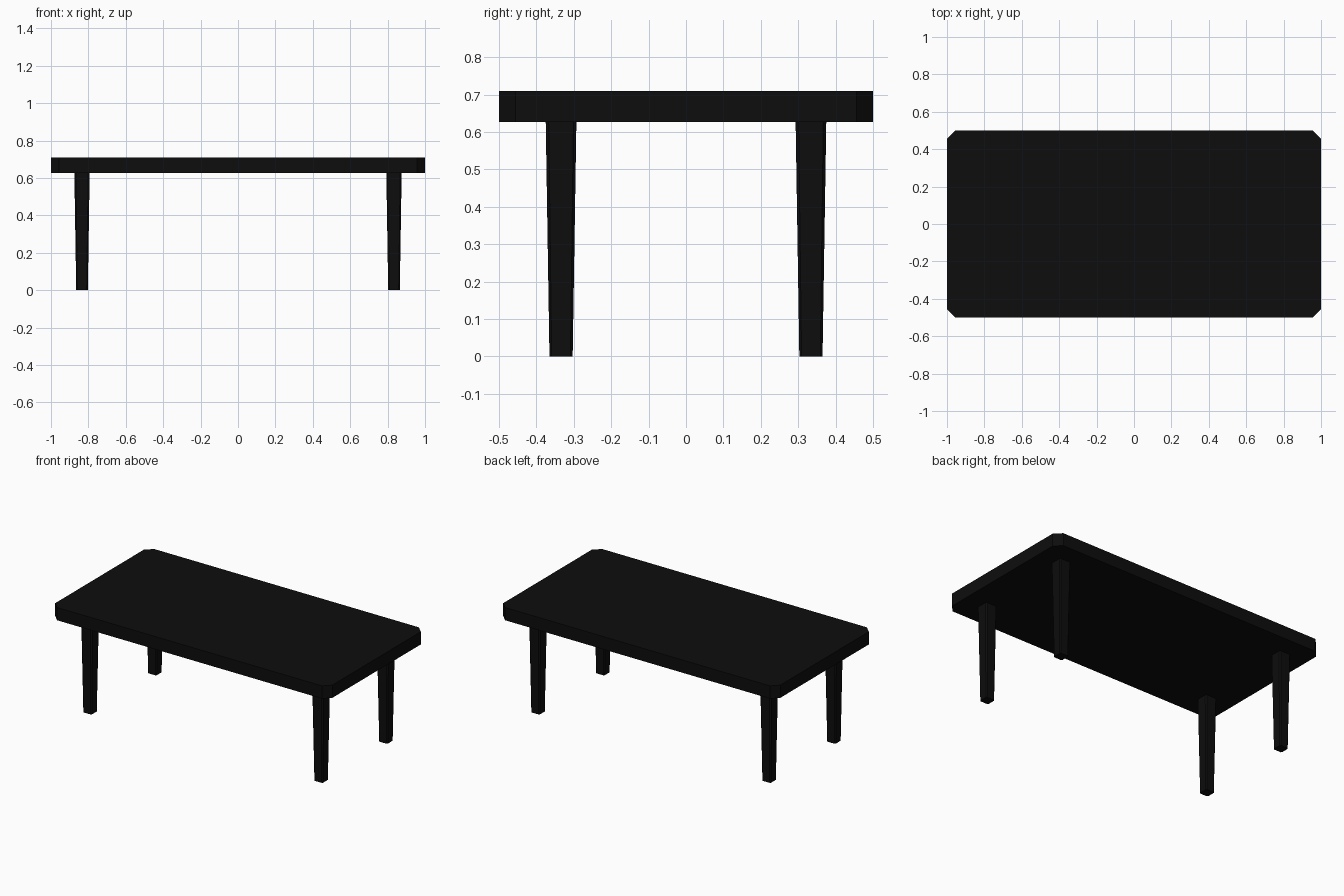
import bpy, bmesh

if "Cube" in bpy.data.objects:
    bpy.data.objects.remove(bpy.data.objects["Cube"])

black = bpy.data.materials.new("black")
black.diffuse_color = (0.004, 0.004, 0.004, 1)
black.use_nodes = True
black.node_tree.nodes["Principled BSDF"].inputs["Base Color"].default_value = black.diffuse_color


def octagon(bm, cx, cy, hx, hy, c, z):
    """Ring of a rectangle with cut corners."""
    pts = [(hx, -hy + c), (hx, hy - c), (hx - c, hy), (-hx + c, hy),
           (-hx, hy - c), (-hx, -hy + c), (-hx + c, -hy), (hx - c, -hy)]
    return [bm.verts.new((cx + x, cy + y, z)) for x, y in pts]


def prism(name, cx, cy, low, high):
    """Flat-faced block between two rings given as (half x, half y, cut, z)."""
    bm = bmesh.new()
    a = octagon(bm, cx, cy, *low)
    b = octagon(bm, cx, cy, *high)
    bm.faces.new(a[::-1])
    bm.faces.new(b)
    for i in range(8):
        j = (i + 1) % 8
        bm.faces.new((a[i], a[j], b[j], b[i]))
    mesh = bpy.data.meshes.new(name)
    bm.to_mesh(mesh)
    bm.free()
    mesh.materials.append(black)
    obj = bpy.data.objects.new(name, mesh)
    bpy.context.collection.objects.link(obj)


# Table top with cut corners
prism("table_top", 0, 0, (1, 0.5, 0.044, 0.627), (1, 0.5, 0.044, 0.71))

# Four tapered legs
for side, sx in (("left", -1), ("right", 1)):
    for end, sy in (("front", -1), ("back", 1)):
        prism(f"{end}_{side}_leg", sx * 0.834, sy * 0.334,
              (0.031, 0.031, 0.006, 0), (0.041, 0.041, 0.008, 0.627))
